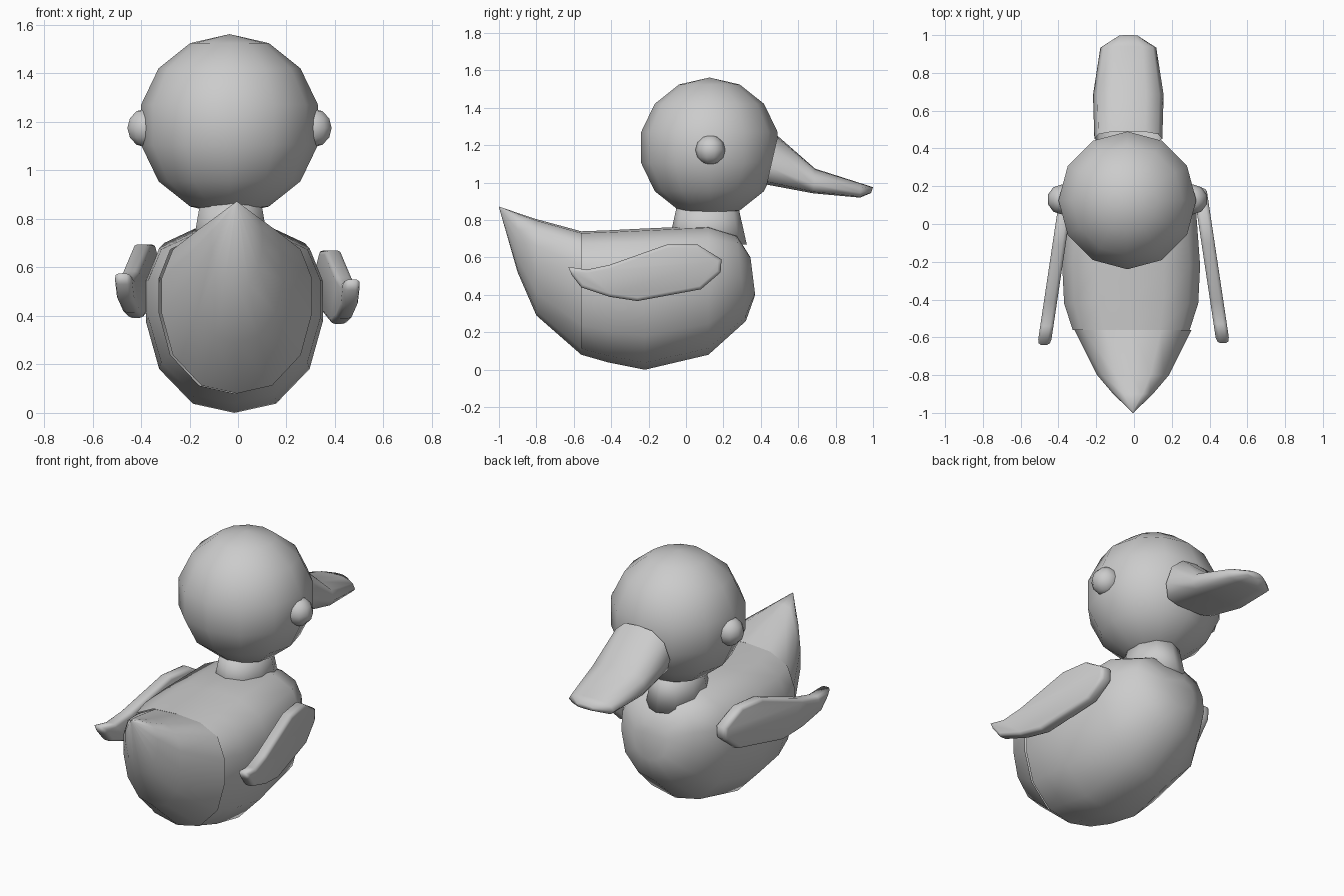
import bpy, bmesh, math
from mathutils import Vector

if "Cube" in bpy.data.objects:
    bpy.data.objects.remove(bpy.data.objects["Cube"])


def finish(name, bm):
    bmesh.ops.remove_doubles(bm, verts=bm.verts[:], dist=0.0005)
    bmesh.ops.recalc_face_normals(bm, faces=bm.faces[:])
    for f in bm.faces:
        f.smooth = True
    me = bpy.data.meshes.new(name)
    bm.to_mesh(me)
    bm.free()
    ob = bpy.data.objects.new(name, me)
    bpy.context.collection.objects.link(ob)
    return ob


def loft(name, stations, half, cx, cap_start=True):
    """Stations: (top y, top z, bottom y, bottom z, half width); half: section (width, height) fractions."""
    section = half + [(-u, v) for u, v in half[-2:0:-1]]
    bm = bmesh.new()
    rings = []
    for yt, zt, yb, zb, w in stations:
        rings.append([bm.verts.new((cx + u * w, yb + (yt - yb) * v, zb + (zt - zb) * v))
                      for u, v in section])
    n = len(section)
    for a, b in zip(rings, rings[1:]):
        for i in range(n):
            j = (i + 1) % n
            bm.faces.new((a[i], a[j], b[j], b[i]))
    if cap_start:
        bm.faces.new(rings[0])
    bm.faces.new(rings[-1])
    return finish(name, bm)


def ball(name, loc, r, seg, rings):
    bm = bmesh.new()
    bmesh.ops.create_uvsphere(bm, u_segments=seg, v_segments=rings, radius=r)
    ob = finish(name, bm)
    ob.location = loc
    return ob


# Body with a pointed, upturned tail
body_half = [(0, 1), (.48, .985), (.85, .9), (1, .72), (1, .5), (.85, .24), (.47, .05), (0, 0)]
loft("body", [
    (-.56, .74, -.56, .08, .31), (-.42, .745, -.42, .04, .355), (-.22, .755, -.22, 0, .365),
    (.12, .77, .12, .08, .34), (.27, .72, .32, .26, .235), (.345, .6, .37, .4, .11),
], body_half, -.015, cap_start=False)
loft("tail", [
    (-.56, .74, -.56, .08, .31), (-.8, .805, -.8, .29, .19), (-.9, .838, -.9, .52, .105),
    (-.998, .872, -1, .868, .002),
], body_half, -.005, cap_start=False)

# Neck
bm = bmesh.new()
bmesh.ops.create_cone(bm, cap_ends=True, segments=10, radius1=.21, radius2=.165, depth=.2)
neck = finish("neck", bm)
neck.location = (-.03, .115, .77)
neck.scale.x = .8

# Head and eyes
ball("head", (-.035, .125, 1.188), .374, 12, 7)
for side, label in ((1, "right"), (-1, "left")):
    ball("eye_" + label, (-.035 + side * .345, .13, 1.175), .08, 10, 6)

# Flat bill, open at the back where it cups the head
bill_half = [(0, 1), (.5, .97), (.88, .75), (1, .35), (.85, .06), (.45, 0), (0, 0)]
loft("bill", [
    (.49, 1.25, .43, .99, .18), (.69, 1.075, .68, .943, .187),
    (.94, .995, .93, .92, .148), (1.0, .975, .99, .945, .055),
], bill_half, -.03, cap_start=False)

# Wings: leaf outline in the side view, leaning outward toward the tail
outline = [(-.63, .55), (-.61, .505), (-.56, .44), (-.41, .39), (-.26, .367), (.08, .43),
           (.185, .52), (.19, .59), (.06, .67), (-.1, .67), (-.41, .56), (-.53, .535)]
for side, label in ((1, "right"), (-1, "left")):
    bm = bmesh.new()
    face = bm.faces.new([bm.verts.new((.342 - .15 * y, y, z)) for y, z in outline])
    ext = bmesh.ops.extrude_face_region(bm, geom=[face])
    bmesh.ops.translate(bm, vec=(.07, 0, 0),
                        verts=[v for v in ext["geom"] if isinstance(v, bmesh.types.BMVert)])
    for v in bm.verts:
        v.co.x = v.co.x * side
        if side < 0:
            v.co += Vector((-.005, -.01, .025))
    bmesh.ops.recalc_face_normals(bm, faces=bm.faces[:])
    rims = [e for e in bm.edges if e.calc_face_angle(0) > math.radians(70) and
            abs(e.verts[0].co.y - e.verts[1].co.y) + abs(e.verts[0].co.z - e.verts[1].co.z) > .001]
    bmesh.ops.bevel(bm, geom=rims, offset=.018, segments=2, profile=.5, affect='EDGES')
    finish("wing_" + label, bm)
